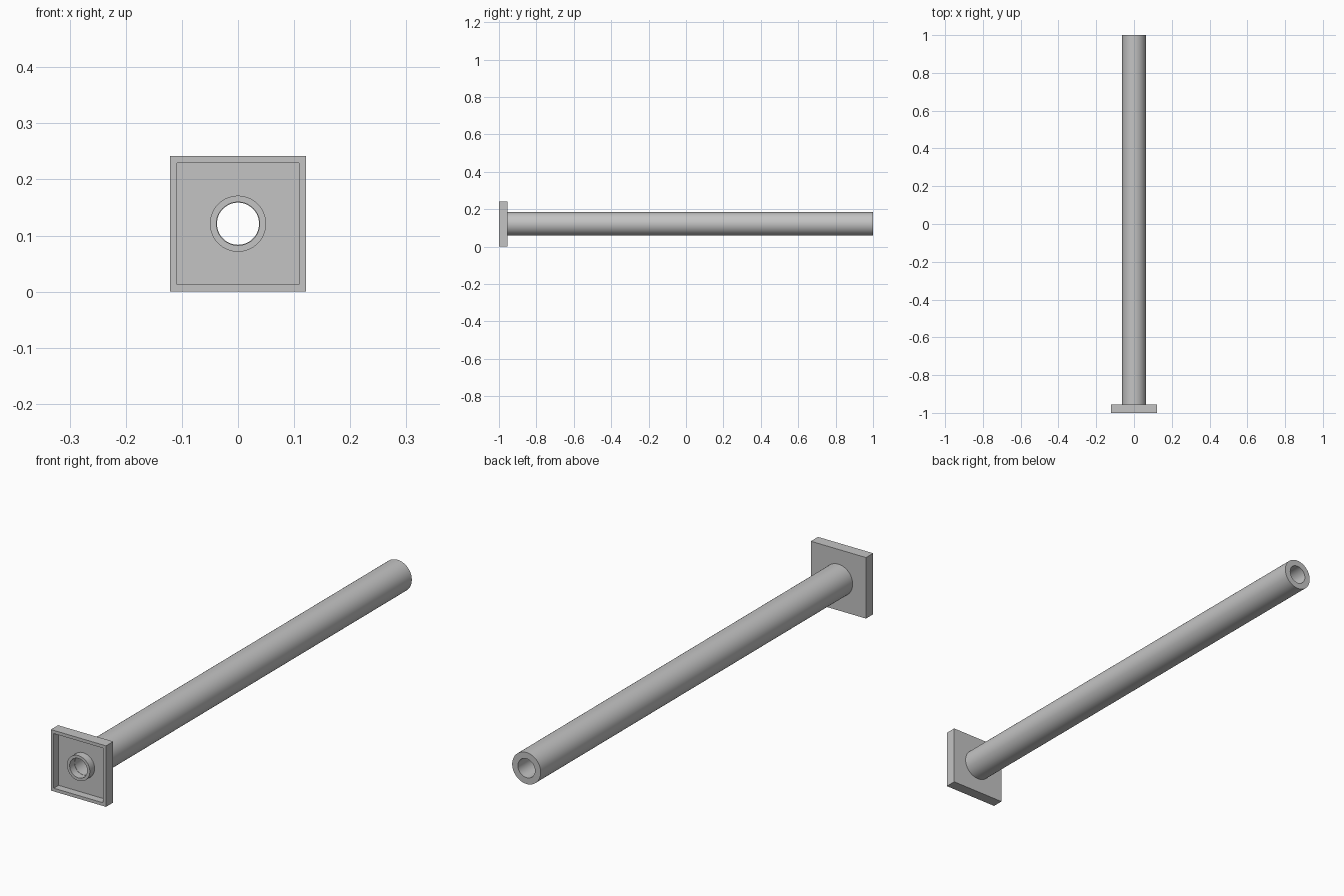
import bpy, bmesh, math
from mathutils import Matrix, Vector

cube = bpy.data.objects.get("Cube")
if cube:
    bpy.data.objects.remove(cube, do_unlink=True)

AXIS_Z = 0.121      # height of the tube axis
HALF = 0.121        # half width of the square plate
FRONT, FLOOR, BACK, END = -1.0, -0.97, -0.955, 1.0

grey = bpy.data.materials.new("plain_grey")
grey.use_nodes = True
colour = (0.55, 0.55, 0.55, 1)
grey.diffuse_color = colour
grey.node_tree.nodes["Principled BSDF"].inputs["Base Color"].default_value = colour


def make_object(name, bm):
    bmesh.ops.recalc_face_normals(bm, faces=bm.faces)
    mesh = bpy.data.meshes.new(name)
    bm.to_mesh(mesh)
    bm.free()
    obj = bpy.data.objects.new(name, mesh)
    bpy.context.collection.objects.link(obj)
    mesh.materials.append(grey)
    return obj


def activate(obj):
    bpy.ops.object.select_all(action='DESELECT')
    obj.select_set(True)
    bpy.context.view_layer.objects.active = obj


def revolve(name, profile, segments=96):
    """Turn a closed (radius, y) profile around the tube axis."""
    bm = bmesh.new()
    rings = []
    for i in range(segments):
        a = math.tau * i / segments
        rings.append([bm.verts.new((r * math.cos(a), y, AXIS_Z + r * math.sin(a)))
                      for r, y in profile])
    n = len(profile)
    for i in range(segments):
        here, there = rings[i], rings[(i + 1) % segments]
        for j in range(n):
            k = (j + 1) % n
            bm.faces.new((here[j], here[k], there[k], there[j]))
    return make_object(name, bm)


# Square plate with a shallow tray in its front
bm = bmesh.new()
size = Matrix.Diagonal((2 * HALF, BACK - FRONT, 2 * HALF, 1))
place = Matrix.Translation((0, (FRONT + BACK) / 2, AXIS_Z))
bmesh.ops.create_cube(bm, size=1, matrix=place @ size)
bm.normal_update()
front = min(bm.faces, key=lambda f: f.normal.y)
bmesh.ops.inset_region(bm, faces=[front], thickness=0.018)
tray = bmesh.ops.extrude_discrete_faces(bm, faces=[front])["faces"][0]
bmesh.ops.translate(bm, verts=tray.verts, vec=Vector((0, FLOOR - FRONT, 0)))
plate = make_object("wall_plate", bm)

# Round opening through the plate, its rim hidden inside the tube wall
bm = bmesh.new()
bmesh.ops.create_cone(bm, cap_ends=True, segments=96, radius1=0.044, radius2=0.044,
                      depth=0.2, matrix=Matrix.Translation((0, FLOOR, AXIS_Z))
                      @ Matrix.Rotation(math.pi / 2, 4, 'X'))
cutter = make_object("hole_cutter", bm)
cutter.hide_render = True
hole = plate.modifiers.new("hole", 'BOOLEAN')
hole.operation = 'DIFFERENCE'
hole.solver = 'EXACT'
hole.object = cutter
activate(plate)
bpy.ops.object.modifier_apply(modifier=hole.name)
bpy.data.objects.remove(cutter, do_unlink=True)

# Hollow tube with a narrower collar reaching through the plate
tube = revolve("hollow_tube", [
    (0.05, FRONT), (0.05, -0.962), (0.0625, -0.962), (0.0625, END),
    (0.0375, END), (0.0375, FLOOR), (0.0385, FLOOR), (0.0385, FRONT)])
activate(tube)
bpy.ops.object.shade_smooth_by_angle(angle=math.radians(30))
